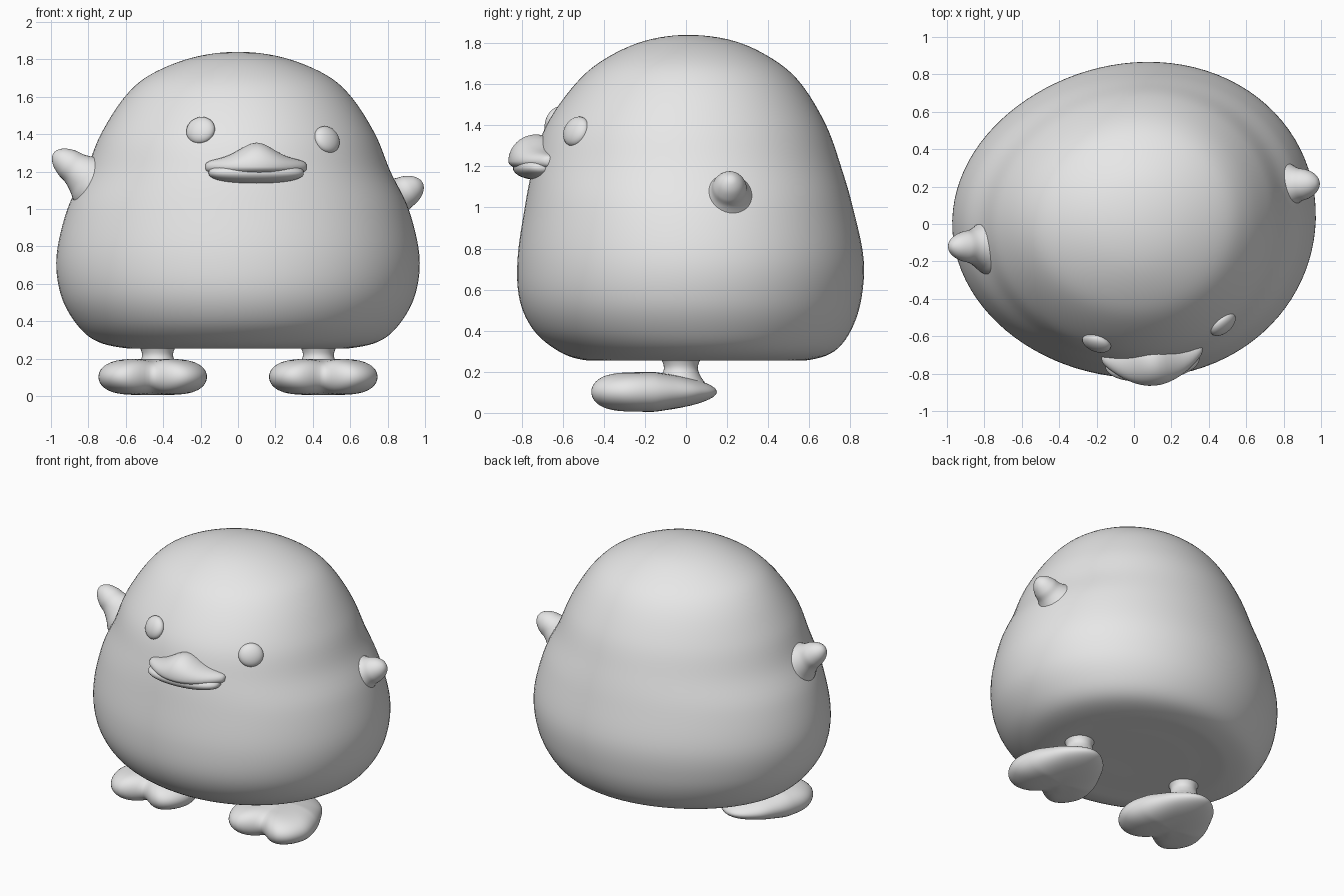
import bpy, bmesh
from math import sin, cos, pi, exp
from mathutils import Vector, Matrix

cube = bpy.data.objects.get("Cube")
if cube:
    bpy.data.objects.remove(cube, do_unlink=True)

# One plain clay colour for everything
clay = bpy.data.materials.new("plain_grey")
clay.use_nodes = True
clay.diffuse_color = (0.8, 0.8, 0.8, 1)
clay.node_tree.nodes["Principled BSDF"].inputs["Base Color"].default_value = clay.diffuse_color


def spline(rows, t):
    """Smooth curve through rows[1:-1]; the end rows only steer the tangents."""
    i = min(int(t), len(rows) - 4)
    f = t - i
    a, b, c, d = rows[i:i + 4]
    return [q + f / 2 * (r - p + f * (2 * p - 5 * q + 4 * r - s + f * (3 * (q - r) + s - p)))
            for p, q, r, s in zip(a, b, c, d)]


def loft(name, rings):
    """Skin closed rings of points; rings of zero size become poles."""
    bm = bmesh.new()
    grid = [[bm.verts.new(p) for p in ring] for ring in rings]
    n = len(grid[0])
    for low, high in zip(grid, grid[1:]):
        for j in range(n):
            k = (j + 1) % n
            bm.faces.new((low[j], low[k], high[k], high[j]))
    bmesh.ops.remove_doubles(bm, verts=bm.verts, dist=1e-5)
    bmesh.ops.recalc_face_normals(bm, faces=bm.faces)
    for face in bm.faces:
        face.smooth = True
    mesh = bpy.data.meshes.new(name)
    bm.to_mesh(mesh)
    bm.free()
    mesh.materials.append(clay)
    obj = bpy.data.objects.new(name, mesh)
    bpy.context.collection.objects.link(obj)
    return obj


def angles(n):
    return [2 * pi * j / n for j in range(n)]


def blob(name, shape, n=48, m=24):
    """Sphere grid of longitude and latitude passed through a shape function."""
    return loft(name, [[shape(a, -pi / 2 + pi * i / m) for a in angles(n)]
                       for i in range(m + 1)])


def lathe(name, rows, base, tip, n=32, steps=6):
    """Revolve (distance, radius) rows around the line from base to tip."""
    base, axis = Vector(base), Vector(tip) - Vector(base)
    turn = axis.to_track_quat('Z', 'Y')
    rings = []
    for i in range((len(rows) - 3) * steps + 1):
        d, r = spline(rows, i / steps)
        r = max(r, 0)
        rings.append([base + axis * d + turn @ Vector((r * cos(a), r * sin(a), 0))
                      for a in angles(n)])
    return loft(name, rings)


# Body: height, half width, front depth, back depth
profile = [
    (.255, -.45, -.35, -.45), (.255, 0, 0, 0), (.255, .45, .35, .45), (.258, .62, .5, .6),
    (.3, .77, .62, .72), (.4, .875, .74, .8), (.55, .95, .81, .85), (.75, .97, .82, .862),
    (1, .912, .785, .81), (1.2, .815, .745, .752), (1.4, .733, .68, .68),
    (1.6, .605, .54, .56), (1.72, .465, .4, .425), (1.81, .24, .205, .235),
    (1.84, 0, -.01, .01), (1.81, -.24, -.225, -.215)]


def body_ring(t, n=96):
    z, wide, front, back = spline(profile, t)
    mid, deep = (back - front) / 2, (back + front) / 2
    ring = []
    for a in angles(n):
        # Slightly lopsided section, turned toward the left
        r = 1 + .055 * cos(a) * sin(a) ** 2 + .013 * sin(2 * a)
        ring.append((wide * r * cos(a), mid + deep * r * sin(a), z))
    return ring


rows = (len(profile) - 3) * 6
loft("body", [body_ring(i / 6) for i in range(rows + 1)])

# Wings: flared stubs with rounded tips, one raised higher
wing = [(-.2, .21), (0, .185), (.3, .148), (.45, .115), (.6, .09), (.75, .079), (.89, .057),
        (.975, .028), (1, 0), (.975, -.028)]
lathe("right_wing", wing, (-.70, -.12, 1.09), (-.985, -.12, 1.3))
lathe("left_wing", wing, (.72, .195, 1.0), (.987, .22, 1.14))

# Eyes: flattened buttons lying on the face
for name, spot, normal in (("right_eye", (-.2, -.635, 1.42), (-.32, -.85, .38)),
                           ("left_eye", (.475, -.535, 1.37), (.6, -.7, .36))):
    turn = Vector(normal).to_track_quat('Z', 'Y').to_matrix().to_4x4()
    eye = blob(name, lambda a, b: (.08 * cos(a) * cos(b), .076 * sin(a) * cos(b), .042 * sin(b)),
               32, 16)
    eye.data.transform(Matrix.Translation(spot) @ turn)


# Bill: upper half with a raised crest and blunt corners, plus a thin lower lip
def upper_bill(a, b):
    # The long axis runs through the poles
    u, c = sin(b), max(cos(b), 0) ** .55
    crest = .05 + .08 * exp(-(u / .45) ** 2)
    deep = .06 + .075 * (1 - u * u)
    up = sin(a) * c
    z = up * crest if up > 0 else up * .05
    return .272 * u, -.04 * (1 - u * u) + .01 + deep * cos(a) * c, z


def lower_bill(a, b):
    c = max(cos(b), 0) ** .8
    return .255 * sin(b), .115 * cos(a) * c, .058 * sin(a) * c


for name, shape, spot in (("upper_bill", upper_bill, (.097, -.7, 1.225)),
                          ("lower_bill", lower_bill, (.097, -.725, 1.193))):
    part = blob(name, shape)
    part.data.transform(Matrix.Translation(spot) @ Matrix.Rotation(.1, 4, 'Z'))

# Feet: heart outline given as a radius every 30 degrees from the toe notch to the heel
outline = [(r,) for r in (.335, .225, .335, .325, .27, .25, .28, .32, .28)]


def foot(a, b):
    r = spline(outline, min(a, 2 * pi - a) / (pi / 6))[0] * max(cos(b), 0) ** .5
    x, y = r * sin(a), -.17 - r * cos(a)
    half = .097 - .045 * max(0, (y + .15) / .3)
    if y < -.17:
        half *= 1 - .1 * exp(-(x / .05) ** 2) * min(1, (-.17 - y) / .1)
    return x, y, .102 + half * sin(b)


# Legs: short necks flaring into the body and foot
leg = [(-.2, .14), (0, .13), (.3, .1), (.6, .083), (.85, .09), (1, .105), (1.2, .12)]
for side, s in (("left", 1), ("right", -1)):
    part = blob(side + "_foot", foot, 72, 28)
    part.data.transform(Matrix.Translation((s * .456, 0, 0)))
    lathe(side + "_leg", leg, (s * .43, -.025, .13), (s * .43, -.025, .27))
